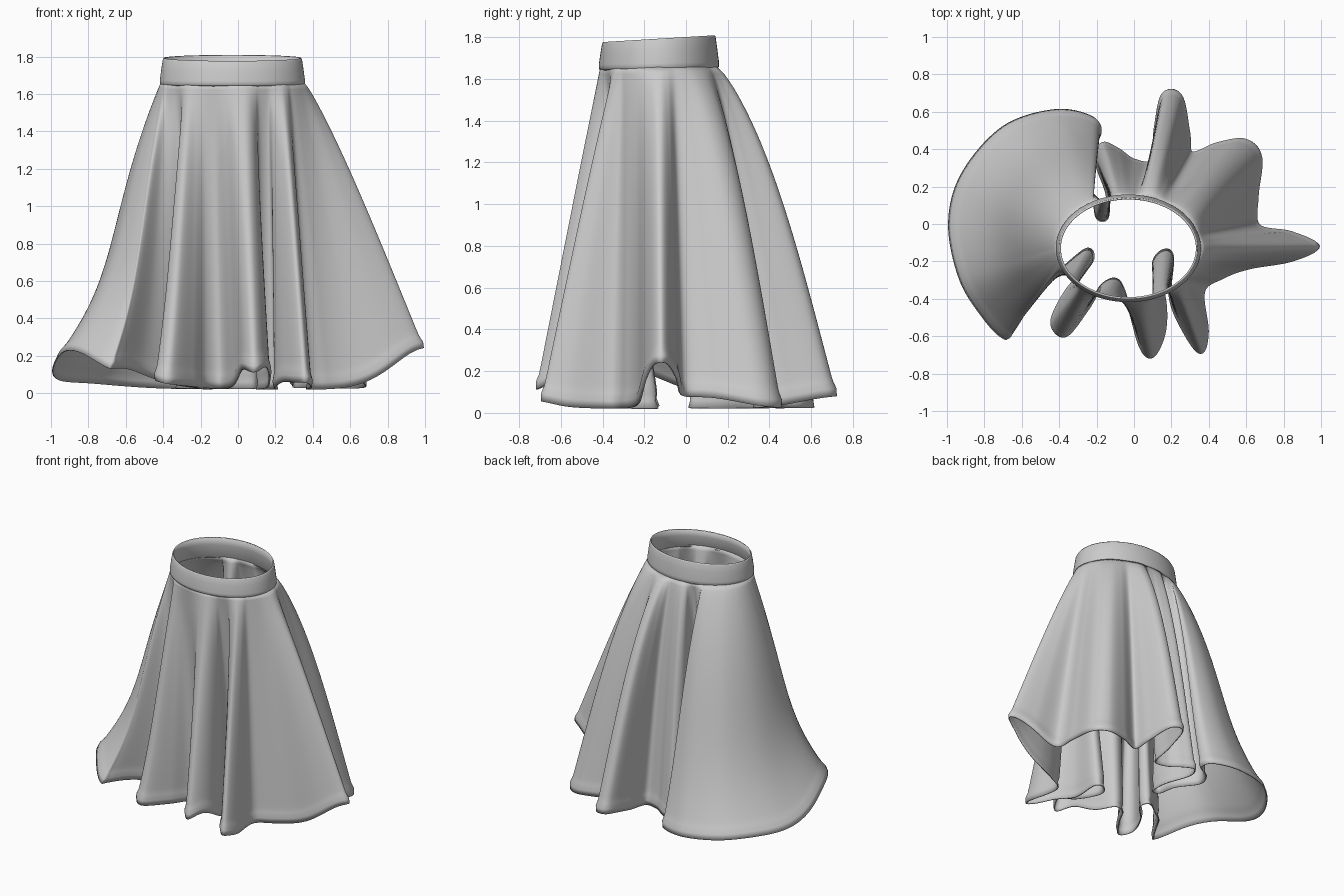
import bpy, bmesh, math
from mathutils import Vector

if "Cube" in bpy.data.objects:
    bpy.data.objects.remove(bpy.data.objects["Cube"])

# Hem outline seen from above, counter-clockwise from the front-left pleat
HEM = [(-.66, -.58), (-.52, -.36), (-.38, -.23), (-.25, -.13), (-.22, -.2), (-.36, -.36), (-.44, -.53),
       (-.37, -.6), (-.25, -.45), (-.17, -.32), (-.08, -.3), (-.02, -.45), (.04, -.66), (.1, -.71),
       (.16, -.58), (.16, -.4), (.1, -.22), (.15, -.14), (.21, -.17), (.2, -.4), (.28, -.59),
       (.36, -.69), (.39, -.58), (.37, -.36), (.48, -.28), (.62, -.23), (.85, -.19), (.99, -.12),
       (.85, -.05), (.67, -.01), (.66, .15), (.68, .36), (.6, .45), (.45, .43), (.31, .38),
       (.29, .5), (.25, .69), (.16, .7), (.12, .52), (.1, .34), (0, .34), (-.09, .4), (-.17, .43),
       (-.2, .34), (-.14, .16), (-.14, .03), (-.2, .03), (-.23, .16), (-.33, .3), (-.29, .41),
       (-.19, .48), (-.22, .57), (-.42, .61), (-.7, .52), (-.92, .27), (-.99, 0), (-.93, -.3),
       (-.8, -.51), (-.7, -.61)]
# Where each pleat meets the waist: hem point index, degrees round the waist
ANCHORS = [(0, -160), (3, -141), (7, -127), (10, -105), (13, -80), (17, -65), (21, -46), (24, -33),
           (27, 0), (30, 22), (32, 45), (34, 60), (36.5, 74), (40, 88), (42, 98), (45.5, 108),
           (48, 116), (51, 123), (53, 145), (55, 172), (57, 190), (59, 200)]
# Places where the hem lifts: x, y, radius, height
LIFTS = [(-.92, -.38, .42, .21), (1, -.12, .25, .22), (.1, -.62, .16, .13), (.2, .72, .25, .06),
         (.68, .12, .22, .04), (.37, -.72, .12, .03), (-.8, .4, .35, .03)]
CX, CY, STEPS, ROWS = -.03, -.13, 10, 44


def spline(points, steps):
    """Closed Catmull-Rom curve."""
    pts, out = [Vector(p) for p in points], []
    n = len(pts)
    for i in range(n):
        a, b, c, d = (pts[(i + k) % n] for k in (-1, 0, 1, 2))
        for s in range(steps):
            t = s / steps
            out.append(.5 * (2 * b + (c - a) * t + (2 * a - 5 * b + 4 * c - d) * t * t
                             + (3 * b - a - 3 * c + d) * t ** 3))
    return out


def hem_z(p):
    return .02 + sum(h * math.exp(-((p.x - x) ** 2 + (p.y - y) ** 2) / r ** 2) for x, y, r, h in LIFTS)


def waist_angle(u):
    """Angle round the waist for hem position u, interpolated between the anchors."""
    for (u0, a0), (u1, a1) in zip(ANCHORS, ANCHORS[1:]):
        if u <= u1:
            return math.radians(a0 + (a1 - a0) * (u - u0) / (u1 - u0))


def flare_amount(t, a):
    """How far a thread has flared at height t: full at the back, hollow low on the left."""
    return (t + .14 * max(0, math.sin(a)) * math.sin(math.pi * t ** .6)
            + .05 * max(0, math.cos(a)) * math.sin(math.pi * t ** .6)
            - .14 * max(0, -math.cos(a)) ** 2 * math.sin(math.pi * t * t))


def loft(name, rings, thickness, closed=False):
    bm = bmesh.new()
    rows = [[bm.verts.new(p) for p in ring] for ring in rings]
    n = len(rows[0])
    pairs = list(zip(rows, rows[1:])) + ([(rows[-1], rows[0])] if closed else [])
    for a, b in pairs:
        for i in range(n):
            j = (i + 1) % n
            bm.faces.new((a[i], b[i], b[j], a[j]))
    bmesh.ops.recalc_face_normals(bm, faces=bm.faces)
    mesh = bpy.data.meshes.new(name)
    bm.to_mesh(mesh)
    bm.free()
    ob = bpy.data.objects.new(name, mesh)
    bpy.context.collection.objects.link(ob)
    for f in mesh.polygons:
        f.use_smooth = True
    if thickness:
        m = ob.modifiers.new("cloth thickness", 'SOLIDIFY')
        m.thickness, m.offset = thickness, 0
    return ob


# Pleated skirt body: lofted from the waist to the wavy hem, with a raised hem band
hem = spline(HEM, STEPS)
N = len(hem)
raw = [waist_angle(i / STEPS) for i in range(N)]
W = 8
angles = [sum(raw[(i + k) % N] + math.tau * ((i + k) // N) for k in range(-W, W + 1)) / (2 * W + 1)
          for i in range(N)]
rings = []
for r in range(ROWS + 1):
    t = r / ROWS
    puff = .009 * math.exp(-((t - .975) / .014) ** 2)
    ring = []
    for i, (p, a) in enumerate(zip(hem, angles)):
        tangent = (hem[(i + 1) % N] - hem[i - 1]).normalized()
        waist = Vector((CX + .38 * math.cos(a), CY + .277 * math.sin(a)))
        q = waist.lerp(p, flare_amount(t, a)) + puff * Vector((tangent.y, -tangent.x))
        ring.append((q.x, q.y, 1.66 + (hem_z(p) - 1.66) * t))
    rings.append(ring)
loft("skirt_body", rings, .008)

# Waistband: a slightly tapered closed loop that dips at the front
SECTION = [(.008, 1.645), (.016, 1.655), (.016, 1.675), (.007, 1.74), (.0, 1.785), (-.004, 1.793),
           (-.011, 1.79), (-.006, 1.74), (.004, 1.65)]
band = []
for off, z in SECTION:
    ring = []
    for k in range(96):
        a = math.tau * k / 96
        dip = .016 * math.sin(a) * (z - 1.6) / .19
        ring.append((CX + (.372 + off) * math.cos(a), CY + (.272 + off) * math.sin(a), z + dip))
    band.append(ring)
loft("waistband", band, 0, closed=True)
